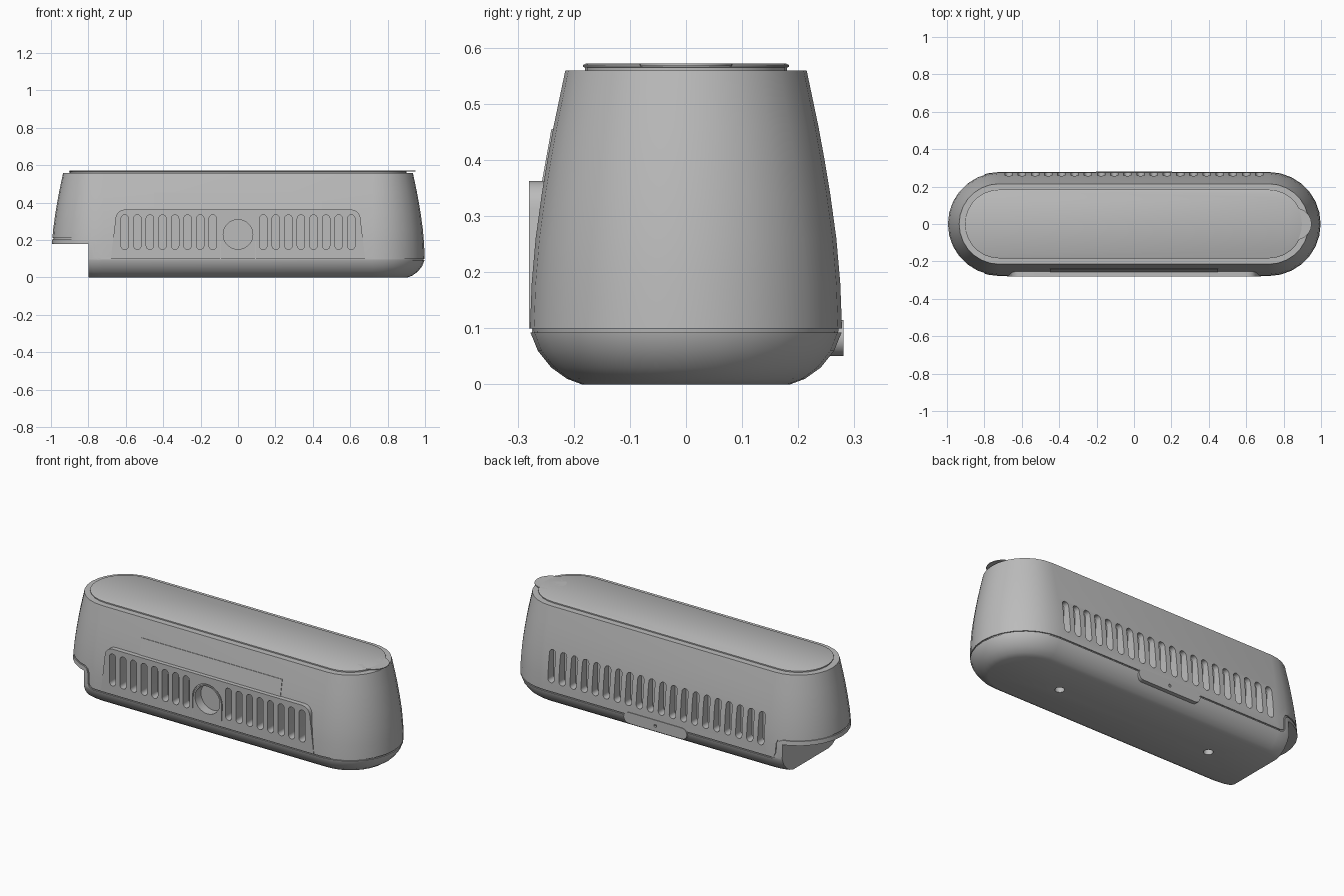
import bpy, bmesh
from math import sin, cos, pi, radians

if "Cube" in bpy.data.objects:
    bpy.data.objects.remove(bpy.data.objects["Cube"], do_unlink=True)

grey = bpy.data.materials.new("plain grey")
grey.use_nodes = True
grey.diffuse_color = (0.5, 0.5, 0.5, 1)
grey.node_tree.nodes["Principled BSDF"].inputs["Base Color"].default_value = (0.5, 0.5, 0.5, 1)

STRAIGHT = 0.72   # half length of the straight sides


def finish(name, bm):
    bmesh.ops.recalc_face_normals(bm, faces=bm.faces)
    mesh = bpy.data.meshes.new(name)
    bm.to_mesh(mesh)
    bm.free()
    mesh.materials.append(grey)
    obj = bpy.data.objects.new(name, mesh)
    bpy.context.collection.objects.link(obj)
    return obj


def arc(cx, cz, r, start, end, n):
    return [(cx + r * cos(radians(start + (end - start) * i / n)),
             cz + r * sin(radians(start + (end - start) * i / n))) for i in range(n + 1)]


def stadium(r, n=14):
    return arc(STRAIGHT, 0, r, -90, 90, n) + arc(-STRAIGHT, 0, r, 90, 270, n)


def loft(name, profile):
    """Stack stadium outlines given as (height, radius)."""
    bm = bmesh.new()
    rings = [[bm.verts.new((x, y, z)) for x, y in stadium(r)] for z, r in profile]
    for a, b in zip(rings, rings[1:]):
        for i in range(len(a)):
            j = (i + 1) % len(a)
            bm.faces.new((a[i], a[j], b[j], b[i]))
    bm.faces.new(rings[0])
    bm.faces.new(rings[-1])
    return finish(name, bm)


def prisms(name, outlines):
    """Extrude each (x, z) outline from y0 to y1."""
    bm = bmesh.new()
    for pts, y0, y1 in outlines:
        a = [bm.verts.new((x, y0, z)) for x, z in pts]
        b = [bm.verts.new((x, y1, z)) for x, z in pts]
        bm.faces.new(a)
        bm.faces.new(b)
        for i in range(len(a)):
            j = (i + 1) % len(a)
            bm.faces.new((a[i], a[j], b[j], b[i]))
    return finish(name, bm)


def cylinders(name, spots, axis, r, depth):
    bm = bmesh.new()
    for spot in spots:
        made = bmesh.ops.create_cone(bm, cap_ends=True, segments=20, radius1=r, radius2=r, depth=depth)
        for v in made["verts"]:
            x, y, z = v.co
            v.co = {"x": (z, x, y), "y": (x, z, y), "z": (x, y, z)}[axis]
            v.co.x += spot[0]
            v.co.y += spot[1]
            v.co.z += spot[2]
    return finish(name, bm)


def cut(obj, cutter, keep=False):
    mod = obj.modifiers.new("cut", "BOOLEAN")
    mod.operation = "DIFFERENCE"
    mod.solver = "EXACT"
    mod.object = cutter
    bpy.context.view_layer.objects.active = obj
    bpy.ops.object.modifier_apply(modifier=mod.name)
    if not keep:
        bpy.data.objects.remove(cutter, do_unlink=True)


def slot(x):
    return arc(x, 0.315, 0.02, 0, 180, 8) + arc(x, 0.17, 0.02, 180, 360, 8)


# Housing: rounded base and tapering upper shell
profile = [(0, 0.185), (0.01, 0.212), (0.03, 0.24), (0.06, 0.264), (0.092, 0.277),
           (0.1, 0.278), (0.18, 0.275), (0.26, 0.268), (0.34, 0.257),
           (0.4, 0.247), (0.46, 0.236), (0.56, 0.215)]
housing = loft("housing", profile)

# Seam between shell and base, stepping up over the end notch
low = [(-1.1, 0.205), (-0.8, 0.204), (-0.78, 0.196), (-0.77, 0.175),
       (-0.768, 0.12), (-0.76, 0.102), (-0.74, 0.093), (1.1, 0.093)]
high = [(x + 0.006, z + 0.007) for x, z in reversed(low)]
seam = prisms("seam_cutter", [(low + high, -0.4, 0.4)])
core = loft("core_cutter", [(z, r - 0.006) for z, r in profile])
cut(seam, core)
cut(housing, seam)

# End notch and its screw holes
notch = prisms("notch_cutter", [([(-1.2, -0.1), (-0.8, -0.1), (-0.8, 0.18), (-1.2, 0.18)], -0.5, 0.5)])
cut(housing, notch)
cut(housing, cylinders("end_hole_cutter", [(-0.8, s * 0.16, 0.1) for s in (-1, 1)], "x", 0.012, 0.08))
cut(housing, cylinders("foot_hole_cutter", [(s * 0.49, 0, 0) for s in (-1, 1)], "z", 0.025, 0.1))

# Raised front panel
panel_outline = ([(0.68, 0.1)] + arc(0.605, 0.313, 0.05, 0, 90, 6)
                 + arc(-0.605, 0.313, 0.05, 90, 180, 6) + [(-0.68, 0.1)])
panel = prisms("front_panel", [(panel_outline, -0.28, -0.24)])

# Vent slots front and back, and the round front recess
front_x = [s * (0.135 + 0.0672 * i) for i in range(8) for s in (-1, 1)]
back_x = [-0.67 + 1.34 * i / 19 for i in range(20)]
vents = prisms("vent_cutter",
               [(slot(x), -0.32, -0.225) for x in front_x]
               + [(slot(x), 0.225, 0.32) for x in back_x]
               + [(arc(0, 0.23, 0.079, 0, 348.75, 31), -0.32, -0.225)])
cut(housing, vents, keep=True)
cut(panel, vents)

# Arched groove around the recess
arch = ([(0.096, 0.09)] + arc(0, 0.225, 0.096, 0, 180, 20) + [(-0.096, 0.09), (-0.09, 0.09)]
        + arc(0, 0.225, 0.09, 180, 0, 20) + [(0.09, 0.09)])
cut(panel, prisms("arch_cutter", [(arch, -0.32, -0.274)]))

# Slanted plate above the panel
plate = prisms("label_plate", [([(-0.45, 0.36), (0.45, 0.36), (0.45, 0.455), (-0.45, 0.455)], -0.248, -0.24)])
for v in plate.data.vertices:
    v.co.y += 0.18 * (v.co.z - 0.41)

# Rear latch with a pin hole
latch = prisms("rear_latch", [(arc(0.17, 0.083, 0.032, -90, 90, 8) + arc(-0.17, 0.083, 0.032, 90, 270, 8),
                               0.24, 0.281)])
cut(latch, cylinders("pin_cutter", [(0, 0.281, 0.083)], "y", 0.009, 0.03))

# Lid with pull tab
lid = loft("lid", [(0.55, 0.18), (0.565, 0.18), (0.566, 0.184), (0.569, 0.184), (0.572, 0.178)])
tab = cylinders("lid_tab", [(0.865, 0, 0.57)], "z", 0.085, 0.004)

# Smooth shading with sharp edges kept
bpy.ops.object.select_all(action="DESELECT")
for obj in (housing, panel, plate, latch, lid, tab):
    obj.select_set(True)
bpy.context.view_layer.objects.active = housing
bpy.ops.object.shade_smooth_by_angle(angle=radians(30))
